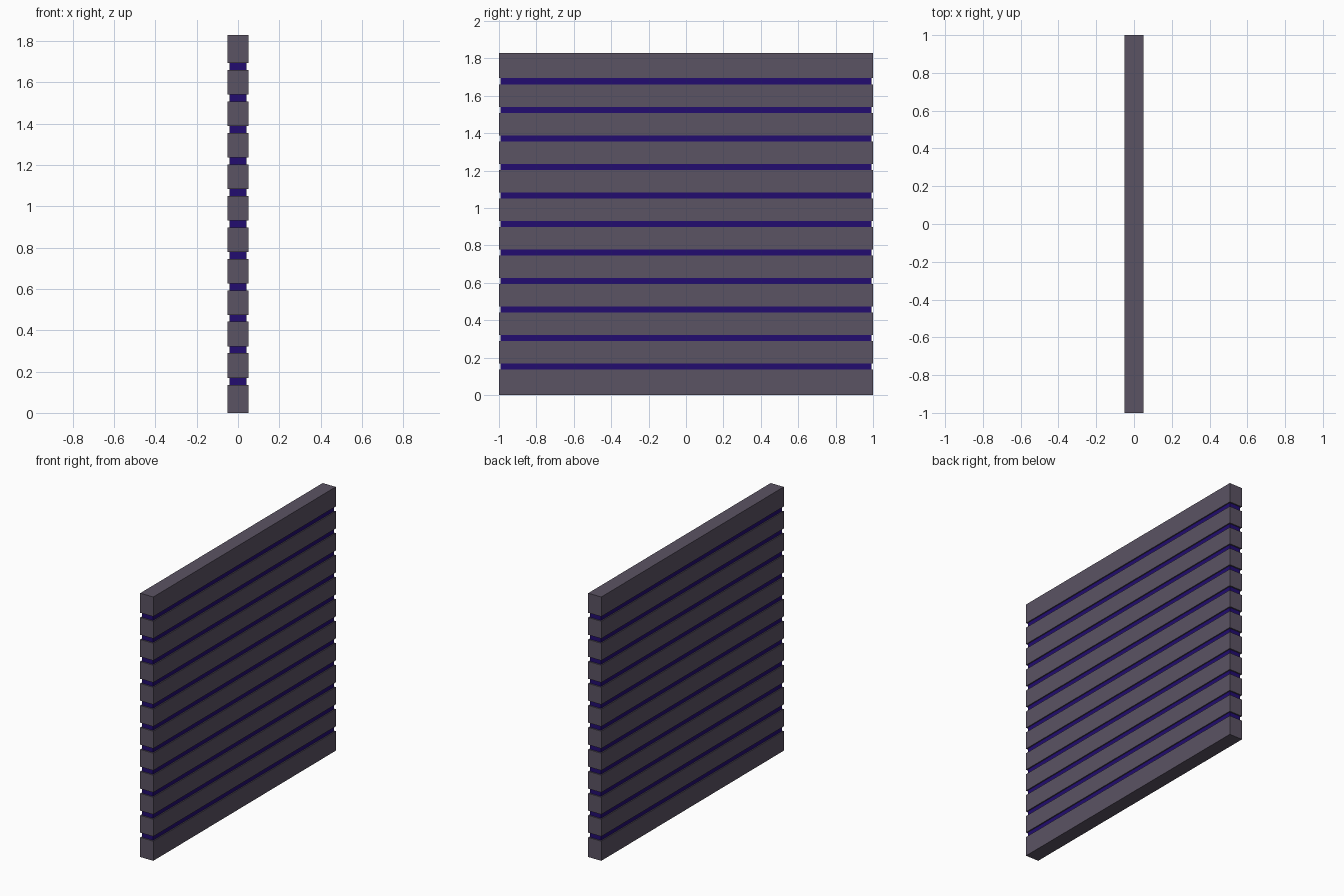
import bpy

if "Cube" in bpy.data.objects:
    bpy.data.objects.remove(bpy.data.objects["Cube"])


def srgb(r, g, b):
    def lin(c):
        c /= 255
        return c / 12.92 if c <= 0.04045 else ((c + 0.055) / 1.055) ** 2.4
    return (lin(r), lin(g), lin(b), 1)


def material(name, color):
    m = bpy.data.materials.new(name)
    m.diffuse_color = color
    m.use_nodes = True
    m.node_tree.nodes["Principled BSDF"].inputs["Base Color"].default_value = m.diffuse_color
    return m


def box(name, sx, sy, z0, z1, mat):
    bpy.ops.mesh.primitive_cube_add(size=1, location=(0, 0, (z0 + z1) / 2))
    ob = bpy.context.object
    ob.name = name
    ob.scale = (sx, sy, z1 - z0)
    bpy.ops.object.transform_apply(location=False, rotation=False, scale=True)
    ob.data.materials.append(mat)
    return ob


grey = material("warm grey", srgb(91, 83, 99))
purple = material("deep purple", srgb(34, 12, 112))

HEIGHT, PITCH, SLAT, END, COUNT = 1.83, 0.1525, 0.12, 0.136, 12

# Horizontal slats: taller ones close off the bottom and top
for i in range(COUNT):
    mid = HEIGHT / 2 + (i - (COUNT - 1) / 2) * PITCH
    z0, z1 = mid - SLAT / 2, mid + SLAT / 2
    if i == 0:
        z0, z1 = 0, END
    elif i == COUNT - 1:
        z0, z1 = HEIGHT - END, HEIGHT
    box(f"slat_{i + 1}", 0.1, 2.0, z0, z1, grey)

# Recessed core strips seen in the gaps between slats
box("core_panel", 0.084, 1.982, 0.02, HEIGHT - 0.02, purple)
